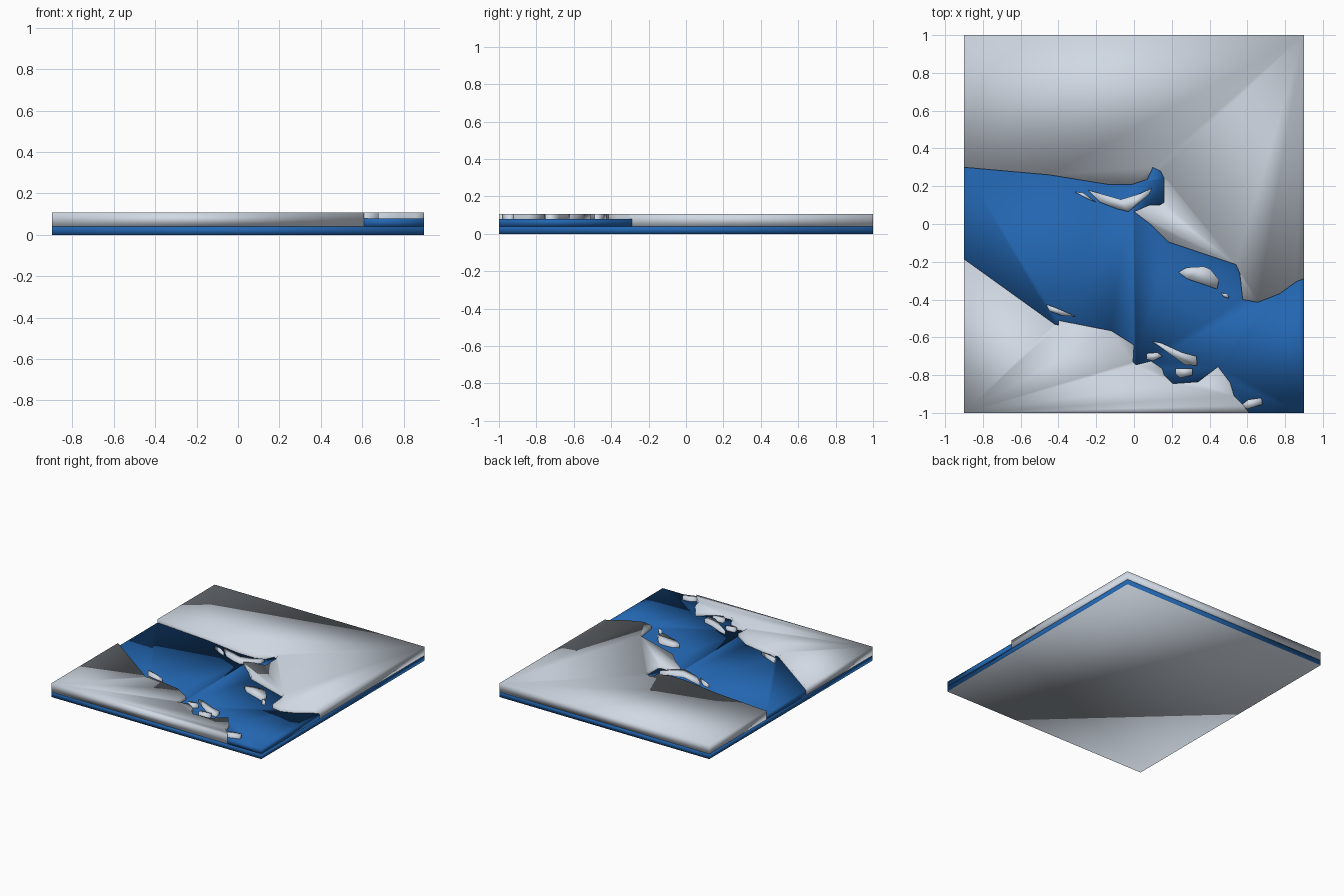
import bpy, bmesh

if "Cube" in bpy.data.objects:
    bpy.data.objects.remove(bpy.data.objects["Cube"])

def material(name, rgb):
    m = bpy.data.materials.new(name)
    m.diffuse_color = (*rgb, 1)
    m.use_nodes = True
    m.node_tree.nodes["Principled BSDF"].inputs["Base Color"].default_value = m.diffuse_color
    return m

STONE = material("pale grey", (0.63, 0.69, 0.77))
WATER = material("river blue", (0.016, 0.13, 0.43))

def slab(name, outline, z0, z1, mats):
    """Extruded flat outline; a second material goes on the underside."""
    bm = bmesh.new()
    face = bm.faces.new([bm.verts.new((x, y, z0)) for x, y in outline])
    ext = bmesh.ops.extrude_face_region(bm, geom=[face], use_keep_orig=True)
    for v in ext["geom"]:
        if isinstance(v, bmesh.types.BMVert):
            v.co.z = z1
    bmesh.ops.recalc_face_normals(bm, faces=bm.faces)
    bmesh.ops.triangulate(bm, faces=bm.faces[:], ngon_method='EAR_CLIP')
    bm.normal_update()
    for f in bm.faces:
        f.smooth = True
        if len(mats) > 1 and f.normal.z < -0.5:
            f.material_index = 1
    me = bpy.data.meshes.new(name)
    bm.to_mesh(me)
    bm.free()
    for m in mats:
        me.materials.append(m)
    ob = bpy.data.objects.new(name, me)
    bpy.context.collection.objects.link(ob)
    return ob

MID, LEVEL, TOP = 0.04, 0.08, 0.107

# river banks, west to east
north = [(-.9, .30), (-.45, .26), (-.14, .21), (-.01, .21), (.07, .235), (.10, .30),
         (.14, .28), (.16, .24), (.16, .115), (.135, .10), (.08, .10), (0, .065),
         (.085, 0), (.18, -.095), (.54, -.215), (.56, -.26), (.575, -.40),
         (.655, -.415), (.77, -.37), (.86, -.305), (.9, -.29)]
south = [(-.9, -.185), (-.42, -.53), (-.40, -.535), (-.40, -.51), (-.12, -.565),
         (0, -.64), (-.005, -.73), (.01, -.745), (.09, -.725), (.15, -.765),
         (.16, -.80), (.205, -.845), (.34, -.835), (.445, -.755), (.51, -.84),
         (.53, -.91), (.58, -.96), (.61, -1)]

# base slab with grey underside, and the raised river between the banks
slab("base", [(-.9, -1), (.9, -1), (.9, 1), (-.9, 1)], 0, MID, [WATER, STONE])
slab("river", south + [(.9, -1)] + north[::-1], MID, LEVEL, [WATER])

# land on each side
slab("north_land", north + [(.9, 1), (-.9, 1)], MID, TOP, [STONE])
slab("south_land", [(-.9, -1)] + south[::-1], MID, TOP, [STONE])

# islets
slab("islet_slim_north", [(-.315, .17), (-.27, .165), (-.20, .115), (-.24, .13)], MID, TOP, [STONE])
slab("islet_forked", [(-.245, .18), (-.07, .13), (.03, .16), (.095, .19), (.08, .155),
                      (-.03, .065), (-.09, .08), (-.18, .115)], MID, TOP, [STONE])
slab("islet_east", [(.235, -.255), (.28, -.23), (.37, -.225), (.405, -.24), (.45, -.295),
                    (.44, -.345), (.28, -.29)], MID, TOP, [STONE])
slab("islet_tiny", [(.46, -.365), (.495, -.37), (.505, -.395), (.475, -.385)], MID, TOP, [STONE])
slab("islet_slim_south", [(-.465, -.425), (-.41, -.445), (-.305, -.49), (-.38, -.485), (-.45, -.46)],
     MID, TOP, [STONE])
slab("islet_long", [(.095, -.62), (.145, -.63), (.255, -.68), (.33, -.70), (.335, -.75),
                    (.27, -.745), (.20, -.695)], MID, TOP, [STONE])
slab("islet_small", [(.065, -.685), (.125, -.68), (.15, -.70), (.10, -.725), (.065, -.715)],
     MID, TOP, [STONE])
slab("islet_block", [(.22, -.765), (.31, -.765), (.31, -.80), (.245, -.815), (.22, -.795)],
     MID, TOP, [STONE])
slab("islet_mouth", [(.565, -.96), (.605, -.93), (.675, -.92), (.68, -.955), (.60, -.98)],
     MID, TOP, [STONE])
